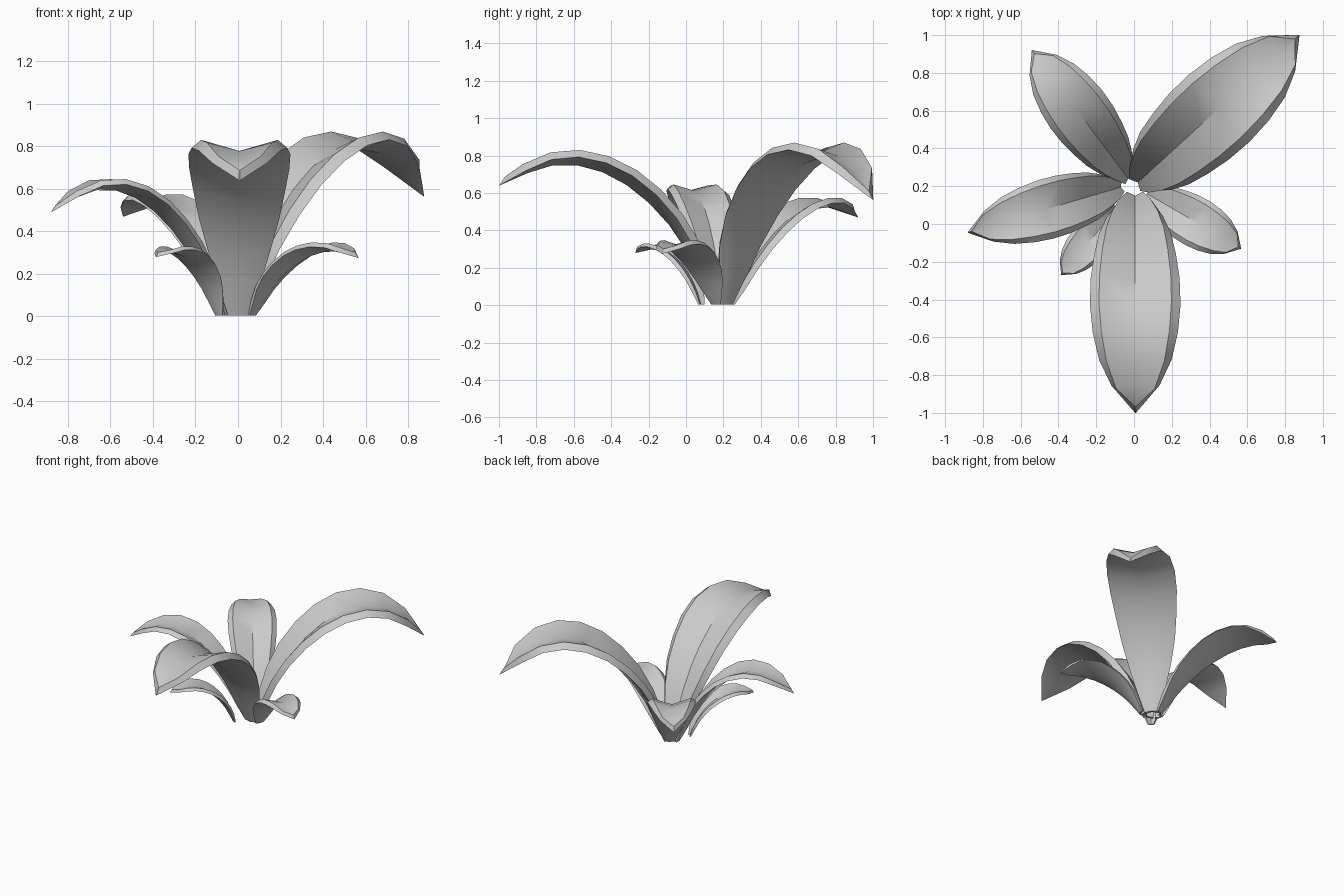
import bpy, bmesh
from mathutils import Vector

if "Cube" in bpy.data.objects:
    bpy.data.objects.remove(bpy.data.objects["Cube"])

SEGMENTS = 10
# half-width along the leaf, as a fraction of its greatest half-width
WIDTHS = [.22, .42, .62, .79, .9, .98, 1.0, .94, .8, .53, .01]


def leaf(name, base, tip, tip_z, c1, c2, w_max):
    """Thick V-folded leaf swept along an arching curve; c1, c2 are (reach, height)."""
    base, tip = Vector((*base, 0)), Vector((*tip, 0))
    out = (tip - base).normalized()
    side = Vector((-out.y, out.x, 0))
    up = Vector((0, 0, 1))
    p = [Vector((0, 0)), Vector(c1), Vector(c2), Vector(((tip - base).length, tip_z))]
    bm = bmesh.new()
    rings = []
    for i in range(SEGMENTS + 1):
        t = i / SEGMENTS
        s = 1 - t
        c = p[0] * s**3 + p[1] * 3*s*s*t + p[2] * 3*s*t*t + p[3] * t**3
        d = ((p[1]-p[0]) * s*s + (p[2]-p[1]) * 2*s*t + (p[3]-p[2]) * t*t).normalized()
        centre = base + out * c.x + up * c.y
        normal = out * -d.y + up * d.x
        w = w_max * WIDTHS[i]
        rise = w * (.4 - .24 * t)
        thick = min(.16 * w_max, w * .4)
        # upper fold, upper rims, lower rims, lower fold
        section = [(0, 0), (.8*w, rise), (w, rise - thick), (0, -.8*thick),
                   (-w, rise - thick), (-.8*w, rise)]
        ring = []
        for k, (a, h) in enumerate(section):
            v = centre + side * a + normal * h
            if i == SEGMENTS and k in (0, 1, 5):
                # upper skin stops short of the tip, leaving a rim
                v += up * (.2 * w_max) - out * (.14 * w_max)
            v.z = max(v.z, .005) if i else .005
            ring.append(bm.verts.new(v))
        rings.append(ring)
    for r0, r1 in zip(rings, rings[1:]):
        for k in range(6):
            j = (k + 1) % 6
            bm.faces.new((r0[k], r0[j], r1[j], r1[k]))
    # end caps, split along the fold
    for r in (rings[0], rings[-1]):
        bm.faces.new(r[:4])
        bm.faces.new((r[0], r[3], r[4], r[5]))
    bmesh.ops.recalc_face_normals(bm, faces=bm.faces)
    me = bpy.data.meshes.new(name)
    bm.to_mesh(me)
    bm.free()
    ob = bpy.data.objects.new(name, me)
    bpy.context.collection.objects.link(ob)
    bpy.ops.object.select_all(action='DESELECT')
    ob.select_set(True)
    bpy.context.view_layer.objects.active = ob
    bpy.ops.object.shade_smooth_by_angle(angle=.6)


# large leaves
leaf("front_leaf", (.005, .15), (.008, -1), .64, (.12, .53), (.7, 1.04), .24)
leaf("back_right_leaf", (.02, .22), (.875, 1), .565, (.1, .5), (.72, 1.2), .24)
# medium leaves
leaf("left_leaf", (-.07, .195), (-.88, -.045), .49, (.12, .34), (.47, .86), .16)
leaf("back_left_leaf", (-.03, .24), (-.54, .92), .47, (.16, .33), (.54, .71), .17)
# small leaves
leaf("right_leaf", (.07, .16), (.567, -.13), .275, (.09, .21), (.38, .42), .133)
leaf("front_left_leaf", (-.09, .08), (-.385, -.27), .28, (.06, .23), (.29, .38), .105)
